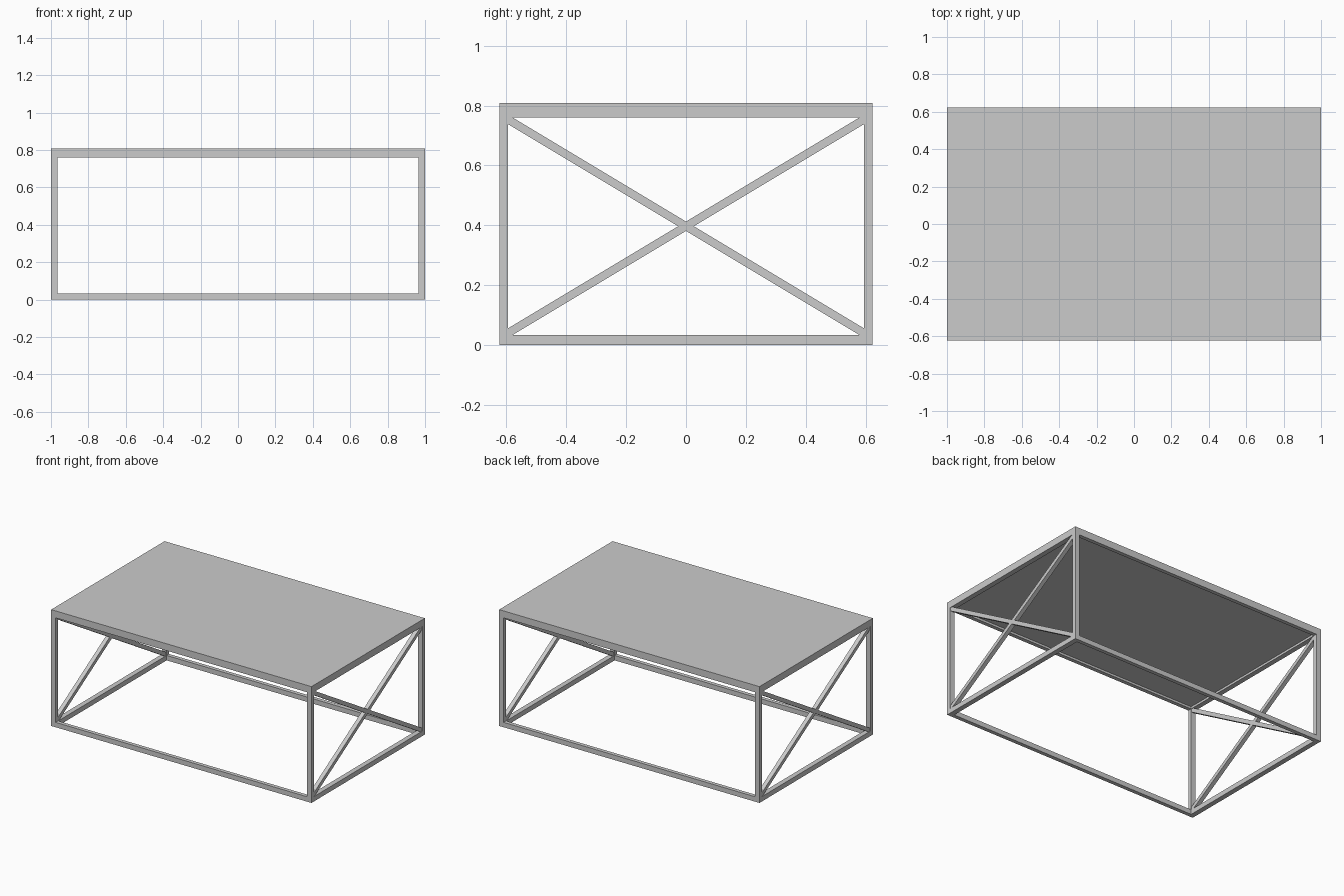
import bpy, bmesh, math
from mathutils import Matrix

if "Cube" in bpy.data.objects:
    bpy.data.objects.remove(bpy.data.objects["Cube"])

HX, HY, H = 1.0, 0.622, 0.808      # half length, half width, height
BX, BY, BZ = 0.035, 0.027, 0.034   # bar thickness along x, y, z
TOP_Z = 0.76                       # underside of the top frame
PANEL_Z = 0.775                    # underside of the recessed panel


def box(name, size, loc, rot_x=0.0):
    me = bpy.data.meshes.new(name)
    bm = bmesh.new()
    m = (Matrix.Translation(loc) @ Matrix.Rotation(rot_x, 4, 'X')
         @ Matrix.Diagonal((*size, 1.0)))
    bmesh.ops.create_cube(bm, size=1.0, matrix=m)
    bm.to_mesh(me)
    bm.free()
    ob = bpy.data.objects.new(name, me)
    bpy.context.collection.objects.link(ob)
    return ob


# table top: slab with a shallow frame lip below it
box("table_top", (2 * HX, 2 * HY, H - PANEL_Z), (0, 0, (H + PANEL_Z) / 2))
lip_h, lip_z = PANEL_Z - TOP_Z, (PANEL_Z + TOP_Z) / 2

for sy, side in ((-1, "front"), (1, "back")):
    y = sy * (HY - BY / 2)
    # long rails
    box(f"{side}_bottom_rail", (2 * HX, BY, BZ), (0, y, BZ / 2))
    box(f"{side}_top_lip", (2 * HX, BY, lip_h), (0, y, lip_z))
    # legs
    for sx, end in ((-1, "left"), (1, "right")):
        box(f"{side}_{end}_leg", (BX, BY, TOP_Z - BZ),
            (sx * (HX - BX / 2), y, (TOP_Z + BZ) / 2))

# diagonal runs between the corners of each end opening
zc = (TOP_Z + BZ) / 2
dy, dz = HY - 0.017, 0.363
length, angle = 2 * math.hypot(dy, dz), math.atan2(dz, dy)

for sx, end in ((-1, "left"), (1, "right")):
    x = sx * (HX - BX / 2)
    # end rails
    inner = 2 * (HY - BY)
    box(f"{end}_bottom_rail", (BX, inner, BZ), (x, 0, BZ / 2))
    box(f"{end}_top_lip", (BX, inner, lip_h), (x, 0, lip_z))
    # crossed braces
    for s, kind in ((1, "rising"), (-1, "falling")):
        box(f"{end}_{kind}_brace", (0.029, length, 0.027), (x, 0, zc), s * angle)
